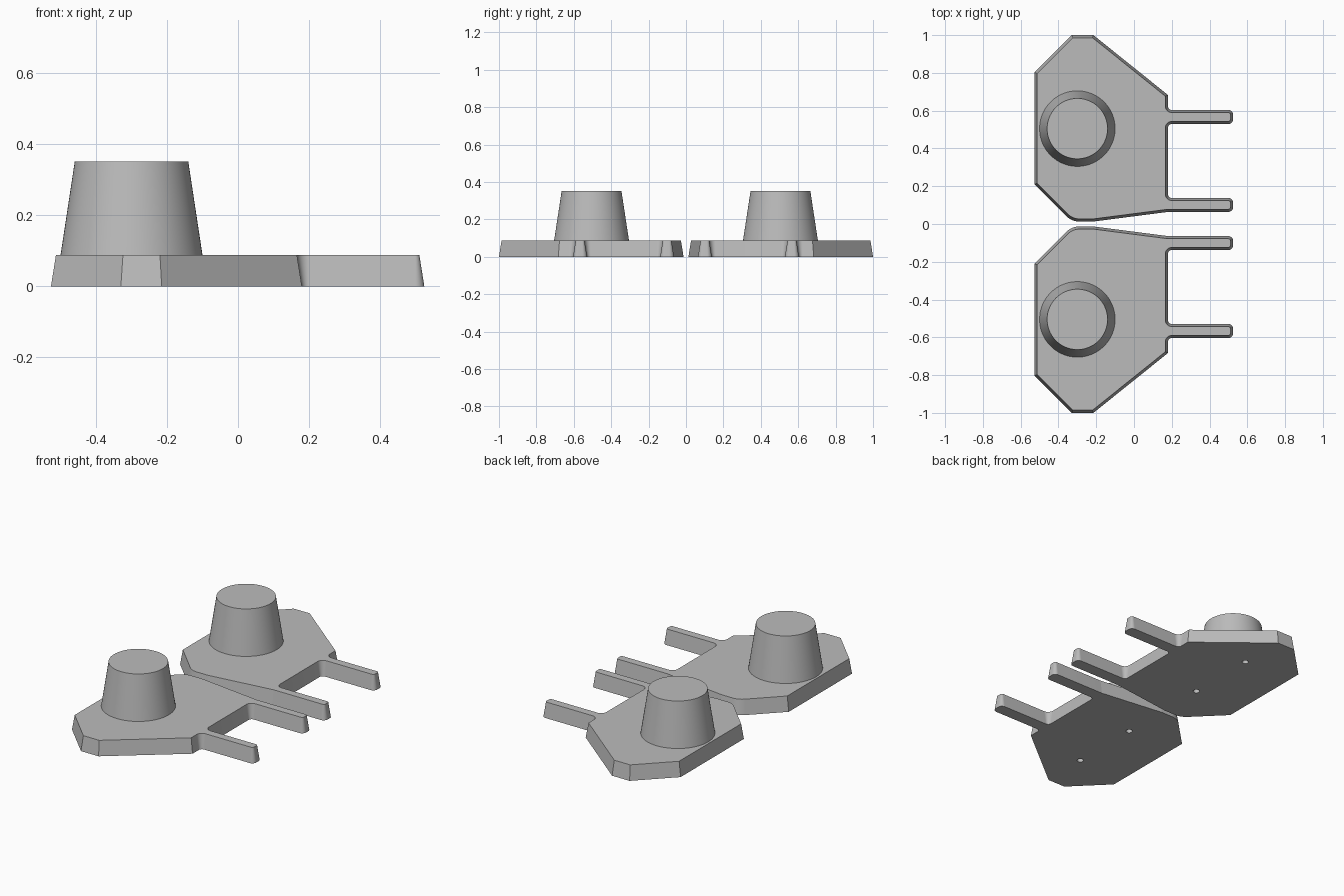
import bpy, bmesh, math
from mathutils import Vector

if "Cube" in bpy.data.objects:
    bpy.data.objects.remove(bpy.data.objects["Cube"])

H = 0.088        # plate thickness
DRAFT = 0.014    # inward taper of the plate walls
grey = bpy.data.materials.new("light grey")
grey.diffuse_color = (0.5, 0.5, 0.5, 1)
grey.use_nodes = True
grey.node_tree.nodes["Principled BSDF"].inputs["Base Color"].default_value = grey.diffuse_color

# plate outline at floor level, anticlockwise: x, y, corner radius
OUTLINE = [
    (-0.527, 0.21, 0), (-0.33, 0.013, 0.1), (-0.215, 0.013, 0), (0.18, 0.064, 0),
    (0.525, 0.064, 0.026), (0.525, 0.138, 0.026), (0.18, 0.138, 0.02),
    (0.18, 0.529, 0.02), (0.525, 0.529, 0.026), (0.525, 0.604, 0.026),
    (0.18, 0.604, 0.02), (0.18, 0.683, 0), (-0.215, 1.0, 0),
    (-0.33, 1.0, 0), (-0.527, 0.803, 0),
]


def rounded(outline, segs=16):
    """Replace each corner that has a radius by an arc."""
    pts = []
    n = len(outline)
    for i, (x, y, r) in enumerate(outline):
        p = Vector((x, y))
        if r == 0:
            pts.append(p)
            continue
        a = (Vector(outline[i - 1][:2]) - p).normalized()
        b = (Vector(outline[(i + 1) % n][:2]) - p).normalized()
        half = a.angle(b) / 2
        centre = p + (a + b).normalized() * r / math.sin(half)
        start = p + a * r / math.tan(half) - centre
        end = p + b * r / math.tan(half) - centre
        total = start.angle_signed(end)      # clockwise positive
        for k in range(segs + 1):
            t = -total * k / segs
            c, s = math.cos(t), math.sin(t)
            pts.append(centre + Vector((start.x * c - start.y * s,
                                        start.x * s + start.y * c)))
    return pts


def inset(pts, d):
    """Move an anticlockwise loop inwards by d with mitred corners."""
    out = []
    for i, p in enumerate(pts):
        e1 = (p - pts[i - 1]).normalized()
        e2 = (pts[(i + 1) % len(pts)] - p).normalized()
        n1, n2 = Vector((-e1.y, e1.x)), Vector((-e2.y, e2.x))
        out.append(p + (n1 + n2) * d / (1 + n1.dot(n2)))
    return out


def finish(bm, name):
    bmesh.ops.recalc_face_normals(bm, faces=bm.faces)
    me = bpy.data.meshes.new(name)
    bm.to_mesh(me)
    bm.free()
    me.materials.append(grey)
    ob = bpy.data.objects.new(name, me)
    bpy.context.collection.objects.link(ob)
    return ob


def select(ob):
    bpy.ops.object.select_all(action='DESELECT')
    ob.select_set(True)
    bpy.context.view_layer.objects.active = ob


def frustum(name, x, y, z0, z1, r0, r1, segs, base=True):
    bm = bmesh.new()
    bmesh.ops.create_cone(bm, cap_ends=True, segments=segs, radius1=r0,
                          radius2=r1, depth=z1 - z0)
    bmesh.ops.translate(bm, verts=bm.verts, vec=(x, y, (z0 + z1) / 2))
    bm.normal_update()
    if not base:
        bmesh.ops.delete(bm, geom=[f for f in bm.faces if f.normal.z < -0.9],
                         context='FACES_ONLY')
    return finish(bm, name)


floor_loop = rounded(OUTLINE)
top_loop = inset(floor_loop, DRAFT)

for side, label in ((1, "back"), (-1, "front")):
    # tapered plate with its two prongs
    bm = bmesh.new()
    low = [bm.verts.new((p.x, p.y * side, 0)) for p in floor_loop]
    high = [bm.verts.new((p.x, p.y * side, H)) for p in top_loop]
    bm.faces.new(low[::-1])
    bm.faces.new(high)
    for i in range(len(low)):
        bm.faces.new((low[i - 1], low[i], high[i], high[i - 1]))
    plate = finish(bm, label + "_plate")

    # two blind pin holes in the underside
    for dy in (-0.213, 0.213):
        cutter = frustum("hole_cutter", -0.21, side * (0.505 + dy),
                         -0.05, 0.06, 0.018, 0.018, 72)
        cutter.hide_render = True
        select(plate)
        mod = plate.modifiers.new("pin_hole", 'BOOLEAN')
        mod.operation = 'DIFFERENCE'
        mod.solver = 'EXACT'
        mod.object = cutter
        bpy.ops.object.modifier_apply(modifier=mod.name)
        bpy.data.objects.remove(cutter)

    # tapered round post standing on the plate
    post = frustum(label + "_post", -0.3, side * 0.505, H, 0.351,
                   0.2, 0.16, 96, base=False)

    for ob in (plate, post):
        select(ob)
        bpy.ops.object.shade_smooth_by_angle(angle=math.radians(6.5))
